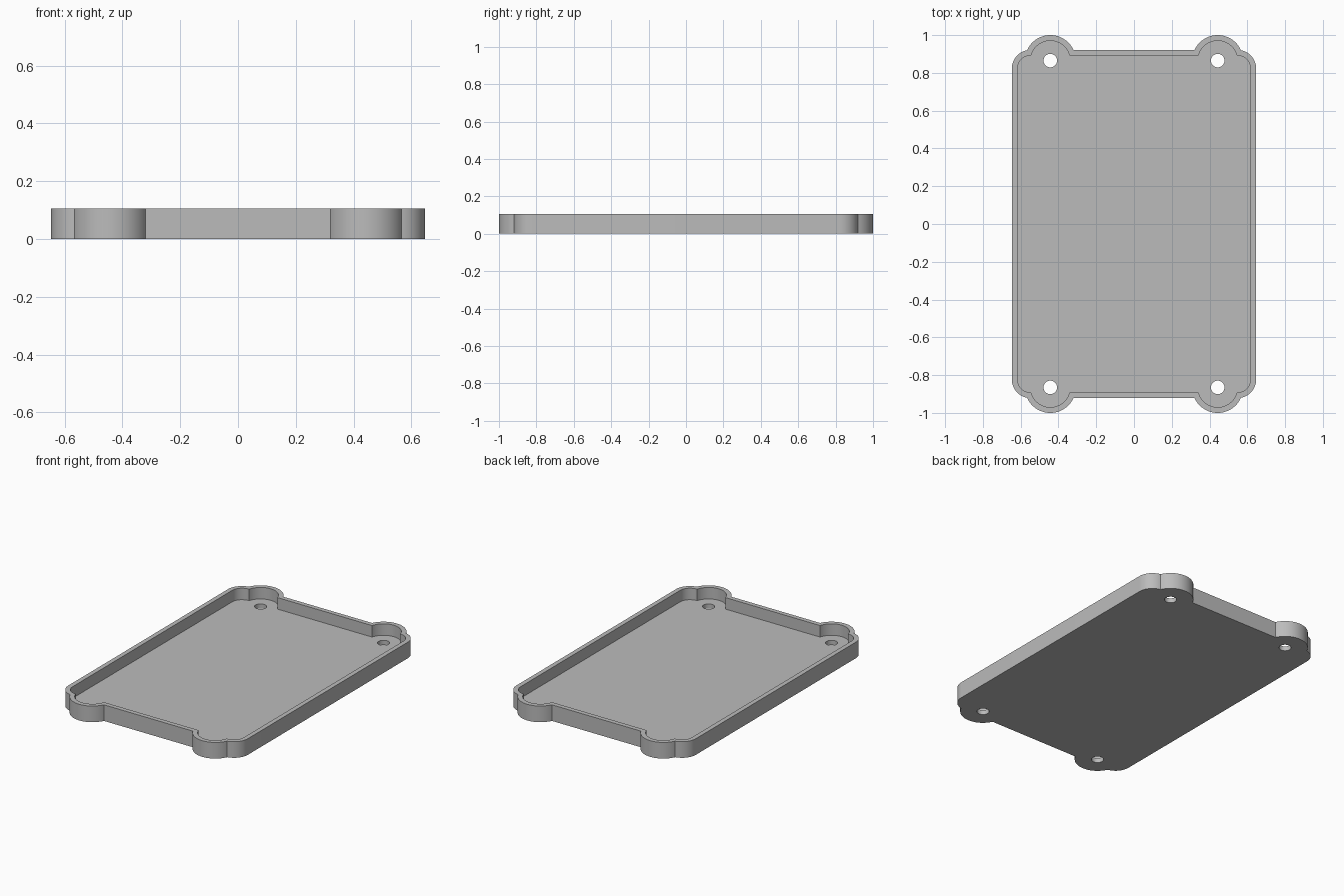
import bpy
import bmesh
from math import atan2, cos, sin, sqrt, pi, tau
from mathutils import Vector
from mathutils.geometry import intersect_sphere_sphere_2d

cube = bpy.data.objects.get("Cube")
if cube:
    bpy.data.objects.remove(cube, do_unlink=True)

HALF_X, HALF_Y, CORNER = 0.647, 0.922, 0.1
LUG, LUG_RADIUS, HOLE_RADIUS = Vector((0.443, 0.865)), 0.135, 0.036
HEIGHT, WALL, FLOOR = 0.105, 0.03, 0.03

grey = bpy.data.materials.new("grey")
grey.use_nodes = True
colour = (0.5, 0.5, 0.5, 1)
grey.diffuse_color = colour
grey.node_tree.nodes["Principled BSDF"].inputs["Base Color"].default_value = colour


def arc(centre, radius, start, end, steps):
    angles = [start + (end - start) * i / steps for i in range(steps + 1)]
    return [centre + radius * Vector((cos(a), sin(a))) for a in angles]


def outline(inset):
    """Rounded rectangle joined with a round lug near each corner."""
    hx, hy = HALF_X - inset, HALF_Y - inset
    r, lug_r = CORNER - inset, LUG_RADIUS - inset
    centre = Vector((hx - r, hy - r))
    meet = max(intersect_sphere_sphere_2d(centre, r, LUG, lug_r), key=lambda p: p.y)
    a, b = meet - centre, meet - LUG
    dy = hy - LUG.y
    last = atan2(dy, -sqrt(lug_r ** 2 - dy ** 2))
    quarter = arc(centre, r, 0, atan2(a.y, a.x), 12)
    quarter += arc(LUG, lug_r, atan2(b.y, b.x), last, 24)[1:]
    half = quarter + [Vector((-p.x, p.y)) for p in reversed(quarter)]
    return half + [-p for p in half]


bm = bmesh.new()


def ring(points, z):
    return [bm.verts.new((p.x, p.y, z)) for p in points]


def bridge(a, b):
    for i in range(len(a)):
        j = (i + 1) % len(a)
        bm.faces.new((a[i], a[j], b[j], b[i]))


def fill(loops):
    edges = []
    for loop in loops:
        for i, v in enumerate(loop):
            w = loop[(i + 1) % len(loop)]
            edges.append(bm.edges.get((v, w)) or bm.edges.new((v, w)))
    bmesh.ops.triangle_fill(bm, use_beauty=True, edges=edges)


# Outer wall, rim and inner wall
outer, inner = outline(0), outline(WALL)
rings = [ring(outer, 0), ring(outer, HEIGHT), ring(inner, HEIGHT), ring(inner, FLOOR)]
for low, high in zip(rings, rings[1:]):
    bridge(low, high)

# Screw holes through the floor
bottom_loops, floor_loops = [rings[0]], [rings[-1]]
for sx in (-1, 1):
    for sy in (-1, 1):
        circle = arc(Vector((LUG.x * sx, LUG.y * sy)), HOLE_RADIUS, 0, tau, 32)[:-1]
        low, high = ring(circle, 0), ring(circle, FLOOR)
        bridge(low, high)
        bottom_loops.append(low)
        floor_loops.append(high)

# Underside and inside floor
fill(bottom_loops)
fill(floor_loops)
bmesh.ops.recalc_face_normals(bm, faces=bm.faces)

mesh = bpy.data.meshes.new("tray")
bm.to_mesh(mesh)
bm.free()
mesh.materials.append(grey)
tray = bpy.data.objects.new("tray", mesh)
bpy.context.collection.objects.link(tray)
bpy.context.view_layer.objects.active = tray
tray.select_set(True)
bpy.ops.object.shade_smooth_by_angle(angle=pi / 6)
